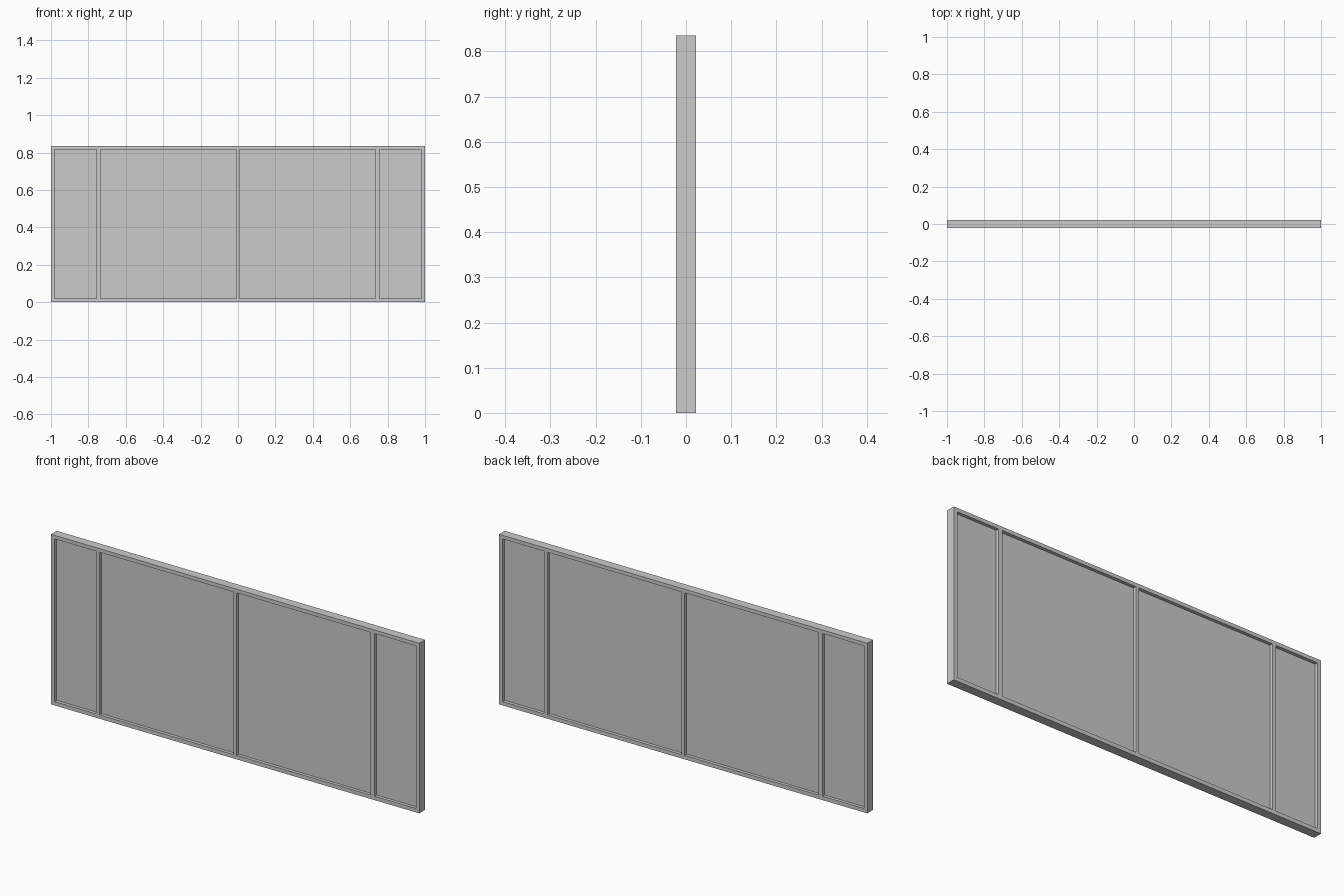
import bpy
import math

if "Cube" in bpy.data.objects:
    bpy.data.objects.remove(bpy.data.objects["Cube"])

W, H, D = 1.0, 0.835, 0.022        # half width, height, half depth
Z0, Z1 = 0.019, 0.817              # opening bottom and top
GLASS = 0.006                      # half thickness of the panes
right = [(0.008, 0.736), (0.756, 0.981)]
openings = right + [(-b, -a) for a, b in right]


def add_rect(curve, x0, x1, z0, z1):
    s = curve.splines.new('POLY')
    s.points.add(3)
    for p, (x, z) in zip(s.points, [(x0, z0), (x1, z0), (x1, z1), (x0, z1)]):
        p.co = (x, z, 0, 1)
    s.use_cyclic_u = True


# Window frame: one outline with four openings, extruded to depth
curve = bpy.data.curves.new("window_frame", 'CURVE')
curve.dimensions = '2D'
curve.fill_mode = 'BOTH'
curve.extrude = D
add_rect(curve, -W, W, 0, H)
for x0, x1 in openings:
    add_rect(curve, x0, x1, Z0, Z1)
frame = bpy.data.objects.new("window_frame", curve)
frame.rotation_euler.x = math.pi / 2
bpy.context.collection.objects.link(frame)
bpy.context.view_layer.objects.active = frame
frame.select_set(True)
bpy.ops.object.convert(target='MESH')
bpy.ops.object.shade_flat()

# Recessed panes, let slightly into the frame
LIP = 0.004
for i, (x0, x1) in enumerate(sorted(openings)):
    bpy.ops.mesh.primitive_cube_add(size=1, location=((x0 + x1) / 2, 0, (Z0 + Z1) / 2))
    pane = bpy.context.object
    pane.name = f"pane_{i + 1}"
    pane.scale = (x1 - x0 + 2 * LIP, 2 * GLASS, Z1 - Z0 + 2 * LIP)
